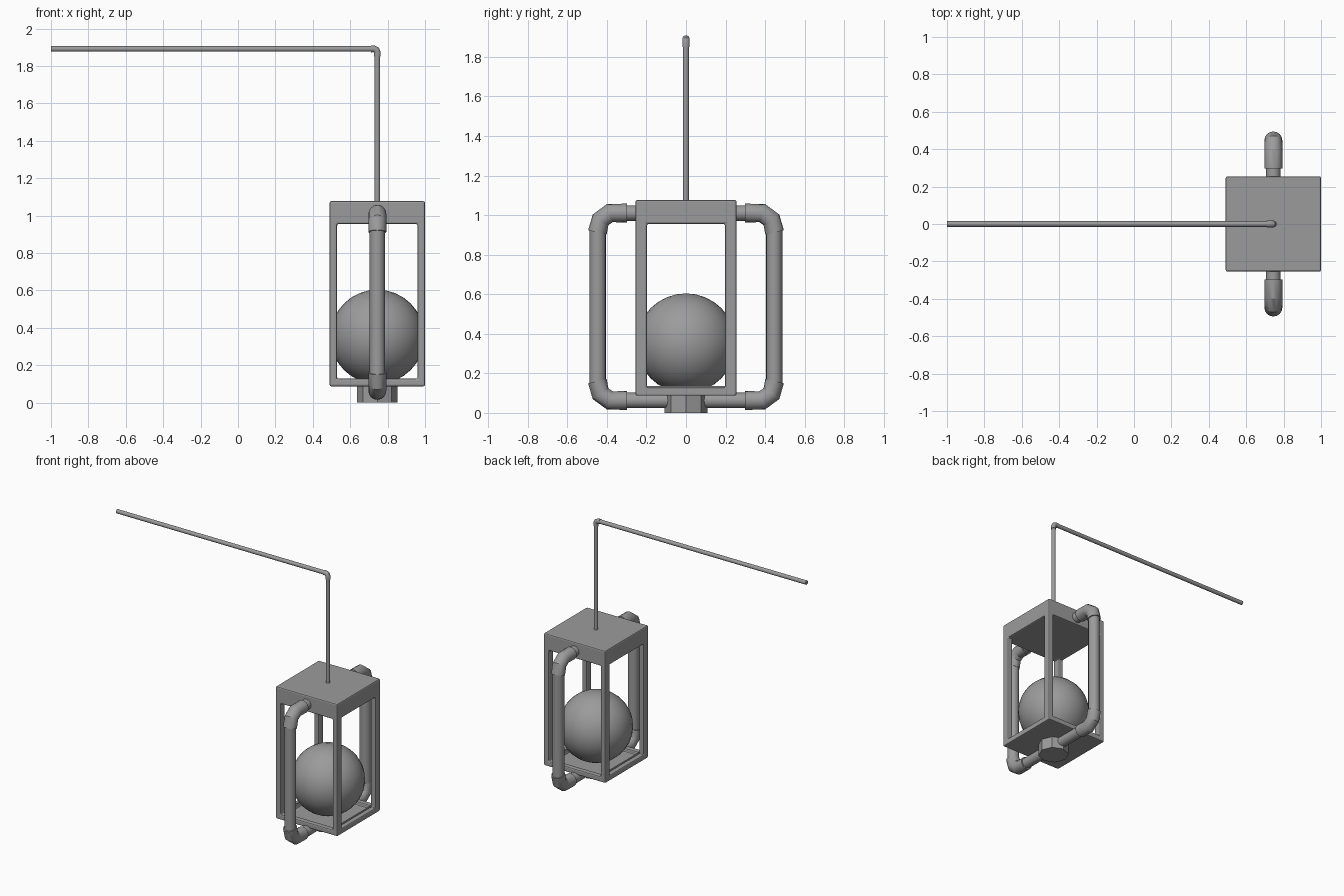
import bpy
import math

default = bpy.data.objects.get("Cube")
if default:
    bpy.data.objects.remove(default, do_unlink=True)

CX = 0.745  # lantern axis

grey = bpy.data.materials.new("plain_grey")
grey.use_nodes = True
grey.diffuse_color = (0.33, 0.33, 0.33, 1)
grey.node_tree.nodes["Principled BSDF"].inputs["Base Color"].default_value = (0.33, 0.33, 0.33, 1)


def finish(name, smooth=True):
    ob = bpy.context.object
    ob.name = name
    ob.data.materials.clear()
    ob.data.materials.append(grey)
    if smooth:
        bpy.ops.object.shade_smooth_by_angle(angle=math.radians(30))
    return ob


def box(name, half_x, half_y, low, high):
    bpy.ops.mesh.primitive_cube_add(size=2, location=(CX, 0, (low + high) / 2))
    bpy.context.object.scale = (half_x, half_y, (high - low) / 2)
    bpy.ops.object.transform_apply(location=False, rotation=False, scale=True)
    return finish(name, smooth=False)


def tube(name, points, radius):
    curve = bpy.data.curves.new(name, "CURVE")
    curve.dimensions = "3D"
    curve.bevel_depth = radius
    curve.bevel_resolution = 6
    curve.use_fill_caps = True
    spline = curve.splines.new("POLY")
    spline.points.add(len(points) - 1)
    for point, co in zip(spline.points, points):
        point.co = (*co, 1)
    ob = bpy.data.objects.new(name, curve)
    bpy.context.collection.objects.link(ob)
    bpy.ops.object.select_all(action="DESELECT")
    ob.select_set(True)
    bpy.context.view_layer.objects.active = ob
    bpy.ops.object.convert(target="MESH")
    return finish(name)


# Lantern frame: hollow box with a window through each side
frame = box("lantern_frame", 0.255, 0.255, 0.087, 1.077)
cutters = [
    box("hollow_cutter", 0.215, 0.215, 0.1, 0.955),
    box("front_window_cutter", 0.215, 0.4, 0.128, 0.955),
    box("side_window_cutter", 0.4, 0.198, 0.128, 0.955),
]
for cutter in cutters:
    cutter.hide_render = True
    cut = frame.modifiers.new(cutter.name, "BOOLEAN")
    cut.operation = "DIFFERENCE"
    cut.solver = "EXACT"
    cut.object = cutter
bevel = frame.modifiers.new("edge_bevel", "BEVEL")
bevel.width = 0.009
bevel.segments = 2
bevel.limit_method = "ANGLE"
bpy.ops.object.select_all(action="DESELECT")
frame.select_set(True)
bpy.context.view_layer.objects.active = frame
bpy.ops.object.convert(target="MESH")
for cutter in cutters:
    bpy.data.objects.remove(cutter, do_unlink=True)

# Globe inside the frame
bpy.ops.mesh.primitive_uv_sphere_add(segments=32, ring_count=16, radius=0.252, location=(CX, 0, 0.352))
finish("globe")
bpy.ops.object.shade_smooth()

# Eight-sided foot
bpy.ops.mesh.primitive_cylinder_add(vertices=8, radius=0.108, depth=0.1, location=(CX, 0, 0.05))
finish("foot")

# Side pipes with thicker elbows, front and back
TOP, BOTTOM, REACH = 1.01, 0.063, 0.446
for side, label in ((-1, "front"), (1, "back")):
    tube(label + "_upright_pipe", [(CX, side * REACH, 0.13), (CX, side * REACH, 0.94)], 0.041)
    for z, turn, level, start in ((TOP, -1, "upper", 0.23), (BOTTOM, 1, "lower", 0.05)):
        tube(f"{label}_{level}_pipe", [(CX, side * start, z), (CX, side * 0.34, z)], 0.039)
        tube(f"{label}_{level}_elbow", [
            (CX, side * 0.298, z),
            (CX, side * 0.385, z),
            (CX, side * 0.432, z + turn * 0.034),
            (CX, side * 0.448, z + turn * 0.098),
        ], 0.048)

# Hanging rod and wall arm joined by a small elbow
ARM = 1.891
tube("hanging_rod", [(CX, 0, 1.06), (CX, 0, 1.86)], 0.015)
tube("arm", [(-1, 0, ARM), (0.72, 0, ARM)], 0.015)
tube("rod_elbow", [(0.71, 0, ARM), (0.727, 0, ARM), (0.74, 0, ARM - 0.006),
                   (CX, 0, ARM - 0.02), (CX, 0, ARM - 0.04)], 0.018)
